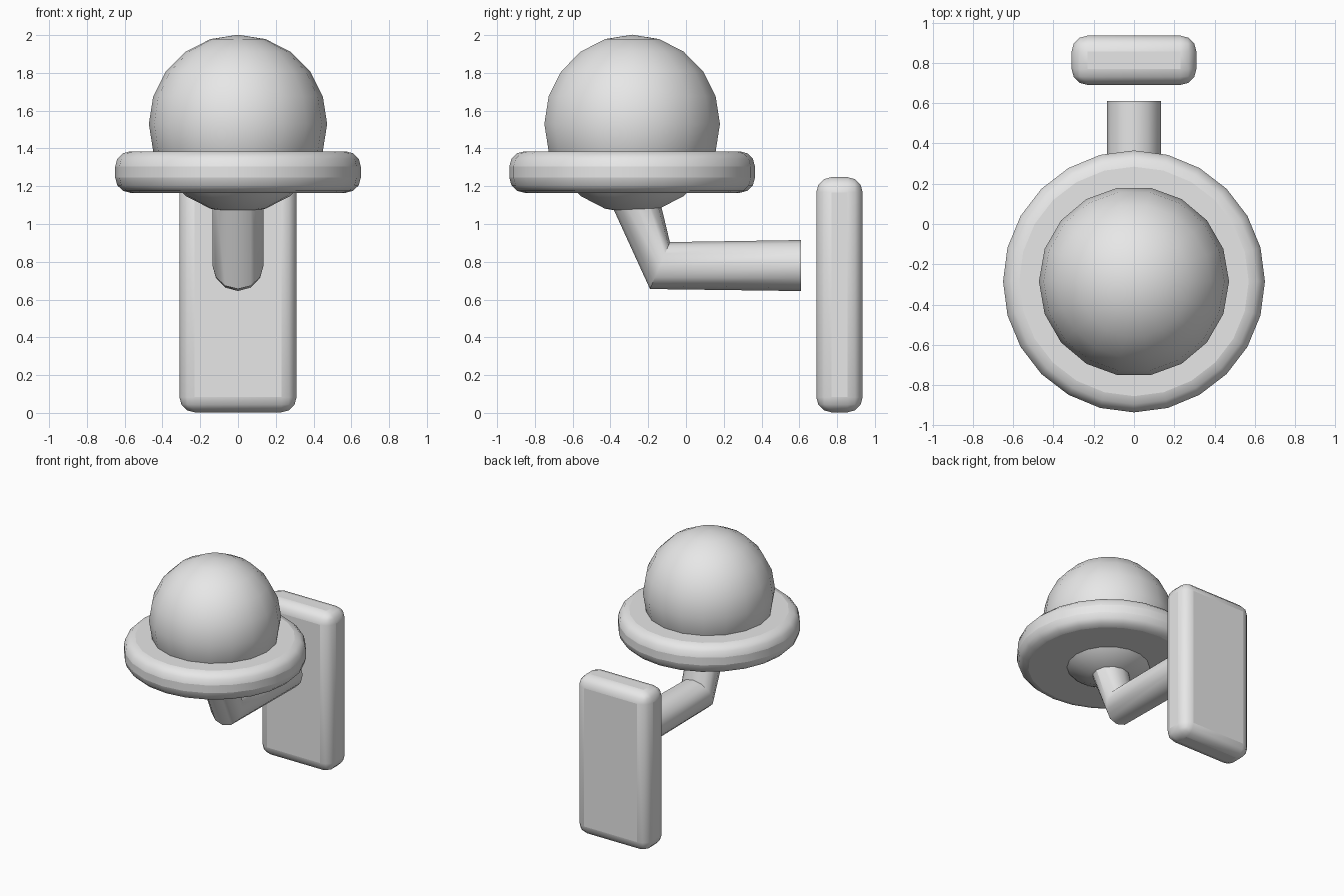
import bpy, bmesh, math
from mathutils import Vector

if "Cube" in bpy.data.objects:
    bpy.data.objects.remove(bpy.data.objects["Cube"])

grey = bpy.data.materials.new("light grey")
grey.diffuse_color = (0.8, 0.8, 0.8, 1)
grey.use_nodes = True
grey.node_tree.nodes["Principled BSDF"].inputs["Base Color"].default_value = grey.diffuse_color


def finish(name, bm, bevel=0.0, angle=35):
    bmesh.ops.recalc_face_normals(bm, faces=bm.faces[:])
    me = bpy.data.meshes.new(name)
    bm.to_mesh(me)
    bm.free()
    me.materials.append(grey)
    ob = bpy.data.objects.new(name, me)
    bpy.context.collection.objects.link(ob)
    if bevel:
        mod = ob.modifiers.new("rounded edges", 'BEVEL')
        mod.width = bevel
        mod.segments = 3
        mod.limit_method = 'ANGLE'
        mod.angle_limit = math.radians(40)
    bpy.ops.object.select_all(action='DESELECT')
    ob.select_set(True)
    bpy.context.view_layer.objects.active = ob
    bpy.ops.object.shade_smooth_by_angle(angle=math.radians(angle))
    return ob


# wall plate
bm = bmesh.new()
bmesh.ops.create_cube(bm, size=1)
for v in bm.verts:
    v.co = Vector((v.co.x * 0.62, v.co.y * 0.245 + 0.8125, v.co.z * 1.245 + 0.6255))
finish("wall_plate", bm, 0.08)

# bent arm: three rings given as (centre y, centre z, ring up direction y, z)
bm = bmesh.new()
rings = []
for cy, cz, uy, uz in ((0.61, 0.78, 0, 1), (-0.138, 0.78, 0.39, 0.92), (-0.277, 1.14, 1, 0)):
    ring = []
    for i in range(12):
        a = math.tau * i / 12
        s = 0.135 * math.cos(a)
        ring.append(bm.verts.new((0.135 * math.sin(a), cy + uy * s, cz + uz * s)))
    rings.append(ring)
for r0, r1 in zip(rings, rings[1:]):
    for i in range(12):
        j = (i + 1) % 12
        bm.faces.new((r0[i], r0[j], r1[j], r1[i]))
bm.faces.new(rings[0])
bm.faces.new(rings[-1])
finish("bent_arm", bm)

# round collar under the globe
bm = bmesh.new()
bmesh.ops.create_cone(bm, cap_ends=True, segments=24, radius1=0.65, radius2=0.65, depth=0.22)
bmesh.ops.translate(bm, verts=bm.verts[:], vec=(0, -0.285, 1.275))
finish("collar", bm, 0.08)

# globe
bm = bmesh.new()
bmesh.ops.create_uvsphere(bm, u_segments=18, v_segments=10, radius=0.472)
for v in bm.verts:
    v.co = Vector((v.co.y, v.co.x - 0.285, v.co.z + 1.53))
finish("globe", bm)
